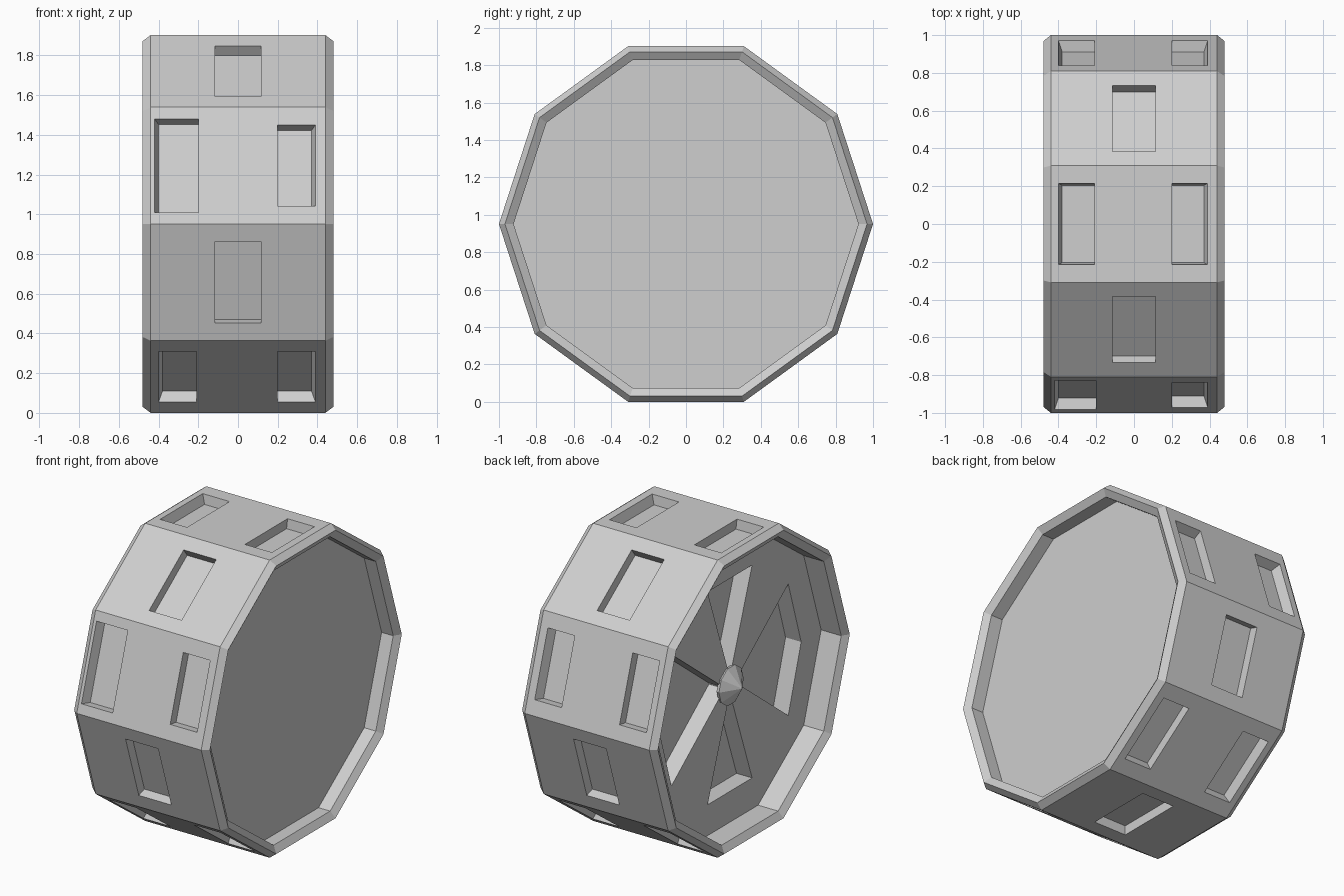
import bpy, bmesh, math
from mathutils import Vector

old = bpy.data.objects.get("Cube")
if old:
    bpy.data.objects.remove(old, do_unlink=True)

SIDES = 10
STEP = math.tau / SIDES
APOTHEM = math.cos(STEP / 2)      # also the height of the wheel centre

grey = bpy.data.materials.new("light_grey")
grey.use_nodes = True
grey.diffuse_color = (0.62, 0.62, 0.62, 1)
grey.node_tree.nodes["Principled BSDF"].inputs["Base Color"].default_value = (0.62, 0.62, 0.62, 1)


def make_object(name, bm):
    bmesh.ops.recalc_face_normals(bm, faces=bm.faces)
    mesh = bpy.data.meshes.new(name)
    bm.to_mesh(mesh)
    bm.free()
    mesh.materials.append(grey)
    obj = bpy.data.objects.new(name, mesh)
    bpy.context.collection.objects.link(obj)
    return obj


def loft(bm, rings):
    """Join rings of points into a closed solid with flat end caps."""
    rings = [[bm.verts.new(p) for p in ring] for ring in rings]
    for a, b in zip(rings, rings[1:]):
        for i in range(len(a)):
            j = (i + 1) % len(a)
            bm.faces.new((a[i], a[j], b[j], b[i]))
    bm.faces.new(rings[0])
    bm.faces.new(rings[-1][::-1])


def lathe(name, profile, sides):
    """Turn (x, radius) pairs around the axle."""
    bm = bmesh.new()
    loft(bm, [[(x, r * math.cos(math.tau * i / sides),
                APOTHEM + r * math.sin(math.tau * i / sides))
               for i in range(sides)] for x, r in profile])
    return make_object(name, bm)


# Wheel body: rim bevelled inside and out, a recessed disc on each side
wheel = lathe("wheel", [(0.37, 0.922), (0.452, 0.922), (0.48, 0.968), (0.44, 1),
                        (-0.44, 1), (-0.48, 0.968), (-0.452, 0.922), (-0.31, 0.922)], SIDES)

cut = bmesh.new()


def tread_pocket(k, x_in, x_out, half, slant, taper):
    """Cutter for a rectangular pocket in side k, counted from the top."""
    t = k * STEP
    normal = Vector((0, math.sin(t), math.cos(t)))
    tangent = Vector((0, math.cos(t), -math.sin(t)))

    def ring(height, x_end, v):
        base = Vector((0, 0, APOTHEM)) + normal * (APOTHEM + height)
        return [base + Vector((x, 0, 0)) + tangent * w
                for x, w in ((x_in, -v), (x_end, -v), (x_end, v), (x_in, v))]

    loft(cut, [ring(0.03, x_out, half), ring(0, x_out, half),
               ring(-0.06, x_out - slant, half - taper)])


# Tread pockets: sides alternate between a pair and a single one
for k in range(SIDES):
    if k % 2:
        tread_pocket(k, -0.115, 0.115, 0.216, 0, 0)
    else:
        tread_pocket(k, 0.2, 0.39, 0.215, 0.02, 0.01)
        if k == 8:
            tread_pocket(k, -0.2, -0.42, 0.247, -0.02, 0.01)
        else:
            tread_pocket(k, -0.21, -0.4, 0.215, -0.02, 0.01)

# Wedge openings between the four spokes
side_wedge = [(0.05, 0), (0.59, 0.42), (0.72, 0), (0.59, -0.42)]
end_wedge = [(0.225, 0.68), (0, 0.05), (-0.225, 0.68)]
for outline in (side_wedge, end_wedge):
    for s in (1, -1):
        loft(cut, [[(x, s * y, APOTHEM + s * z) for y, z in outline]
                   for x in (-0.36, -0.2)])

cutter = make_object("pocket_cutter", cut)
cutter.hide_render = True
mod = wheel.modifiers.new("pockets", "BOOLEAN")
mod.operation = "DIFFERENCE"
mod.solver = "EXACT"
mod.object = cutter
graph = bpy.context.evaluated_depsgraph_get()
carved = bpy.data.meshes.new_from_object(wheel.evaluated_get(graph))
wheel.modifiers.clear()
wheel.data = carved
bpy.data.objects.remove(cutter, do_unlink=True)

# Axle with a flared, pointed hub cap
lathe("hub_cap", [(-0.15, 0.055), (-0.29, 0.055), (-0.3, 0.12),
                  (-0.32, 0.125), (-0.395, 0.004)], SIDES)
